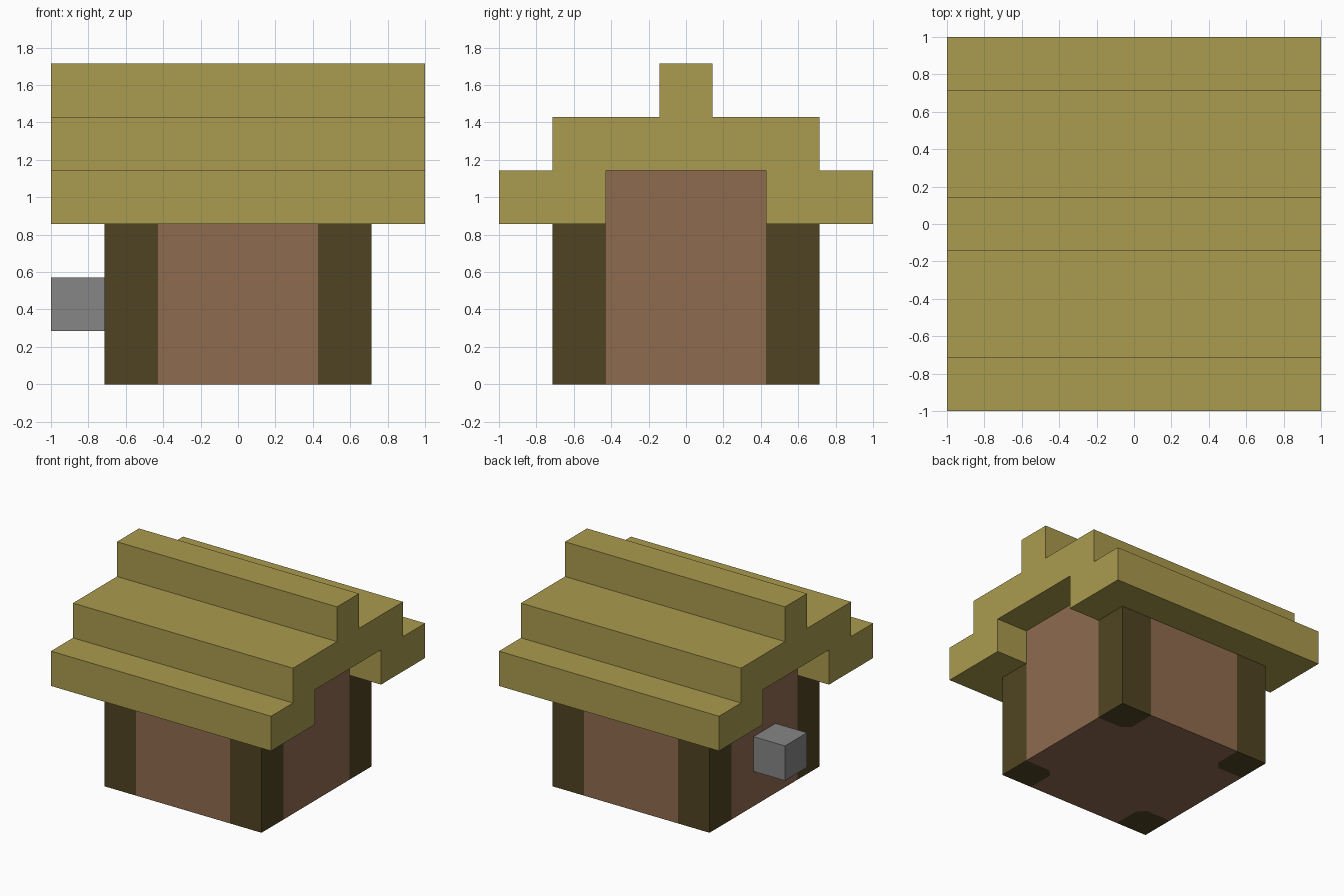
import bpy
import bmesh

cube = bpy.data.objects.get("Cube")
if cube:
    bpy.data.objects.remove(cube, do_unlink=True)

U = 2 / 7  # the house is laid out on a seven-cell grid


def material(name, rgb):
    def lin(c):
        c /= 255
        return c / 12.92 if c <= 0.04045 else ((c + 0.055) / 1.055) ** 2.4
    colour = [lin(c) for c in rgb] + [1]
    m = bpy.data.materials.new(name)
    m.use_nodes = True
    m.diffuse_color = colour
    m.node_tree.nodes["Principled BSDF"].inputs["Base Color"].default_value = colour
    return m


def prism(name, profile, direction, mat):
    """Extrude a closed 3D outline, given in grid cells, along a direction."""
    bm = bmesh.new()
    face = bm.faces.new([bm.verts.new([c * U for c in p]) for p in profile])
    top = bmesh.ops.extrude_face_region(bm, geom=[face])["geom"]
    verts = [g for g in top if isinstance(g, bmesh.types.BMVert)]
    bmesh.ops.translate(bm, verts=verts, vec=[c * U for c in direction])
    bmesh.ops.recalc_face_normals(bm, faces=bm.faces)
    mesh = bpy.data.meshes.new(name)
    bm.to_mesh(mesh)
    bm.free()
    mesh.materials.append(mat)
    obj = bpy.data.objects.new(name, mesh)
    bpy.context.collection.objects.link(obj)
    return obj


def box(name, x, y, z, mat):
    outline = [(x[0], y[0], z[0]), (x[1], y[0], z[0]), (x[1], y[1], z[0]), (x[0], y[1], z[0])]
    return prism(name, outline, (0, 0, z[1] - z[0]), mat)


thatch = material("straw thatch", (170, 155, 78))
plaster = material("brown wall", (143, 107, 79))
timber = material("dark timber", (80, 68, 34))
stone = material("grey stone", (134, 134, 134))

OUT, IN, CUT = 2.5, 1.5, 0.2  # wall face, post edge, chamfer of the posts' inner corner

# Cross-shaped wall block that leaves room for the corner posts
quarter = [(OUT, IN), (IN + CUT, IN), (IN, IN + CUT), (IN, OUT)]
outline = []
for sx, sy in ((1, 1), (-1, 1), (-1, -1), (1, -1)):
    points = quarter if sx * sy > 0 else quarter[::-1]
    outline += [(sx * x, sy * y, 0) for x, y in points]
prism("walls", outline, (0, 0, 3), plaster)
box("gable", (-OUT, OUT), (-IN, IN), (3, 4), plaster)

# Corner posts
for sx, side in ((1, "left"), (-1, "right")):
    for sy, end in ((1, "back"), (-1, "front")):
        outline = [(sx * x, sy * y, 0) for x, y in quarter + [(OUT, OUT)]]
        prism(f"{end}_{side}_post", outline, (0, 0, 3), timber)

# Stepped roof: half profile from the eave notch to the ridge, mirrored
half = [(1.5, 4), (1.5, 3), (3.5, 3), (3.5, 4), (2.5, 4), (2.5, 5), (0.5, 5), (0.5, 6)]
profile = half + [(-y, z) for y, z in reversed(half)]
prism("stepped_roof", [(-3.5, y, z) for y, z in profile], (7, 0, 0), thatch)

# Stone block on the right wall
box("side_block", (-3.5, -2.5), (-0.5, 0.5), (1, 2), stone)
